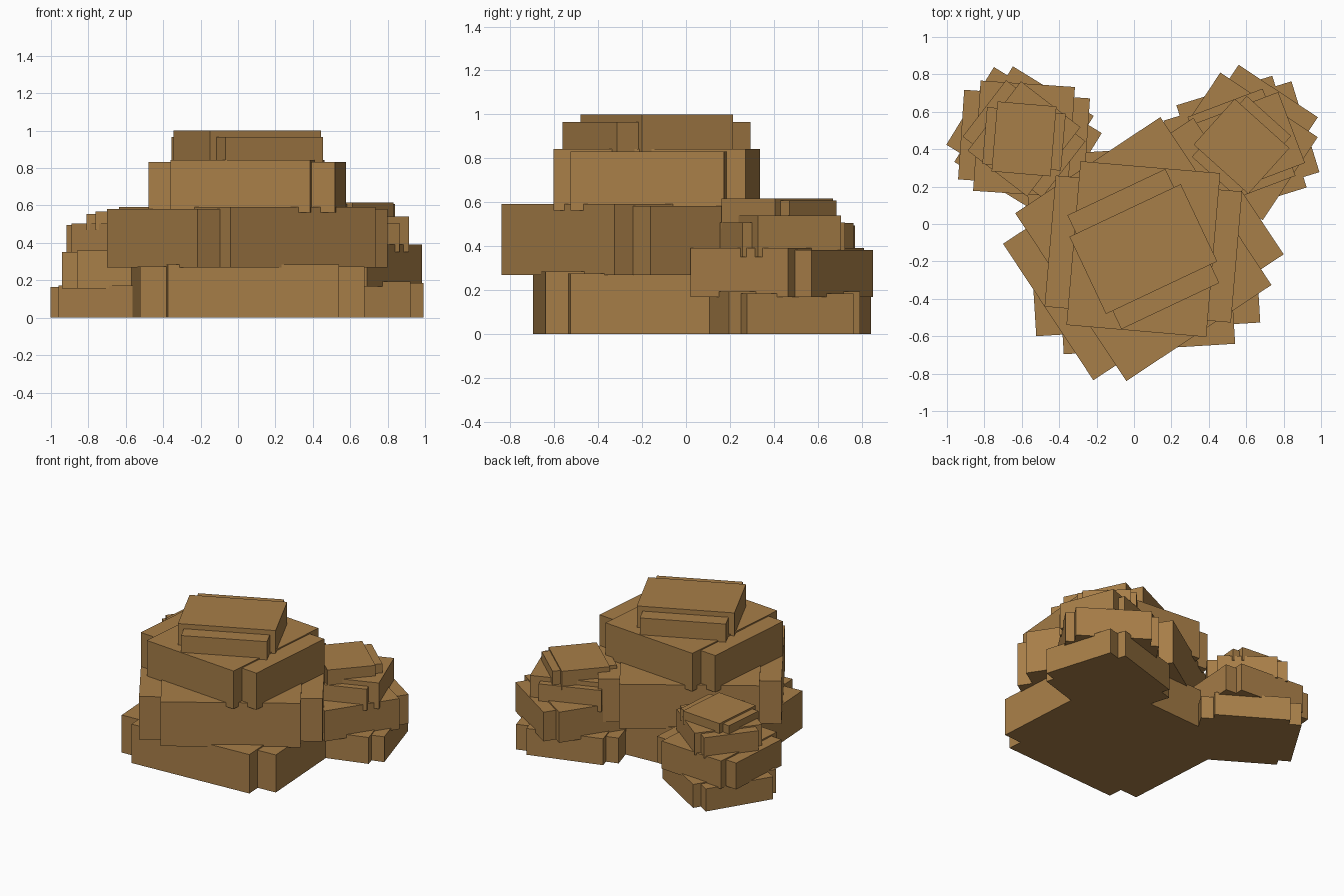
import bpy
from math import radians

cube = bpy.data.objects.get("Cube")
if cube:
    bpy.data.objects.remove(cube, do_unlink=True)

# Single sandstone material
stone = bpy.data.materials.new("sandstone_brown")
stone.use_nodes = True
colour = (0.39, 0.21, 0.065, 1.0)
stone.diffuse_color = colour
shader = next(n for n in stone.node_tree.nodes if n.type == "BSDF_PRINCIPLED")
shader.inputs["Base Color"].default_value = colour
shader.inputs["Roughness"].default_value = 0.9


def slab(name, centre, size, bottom, top, angle):
    """One rotated block between two heights."""
    bpy.ops.mesh.primitive_cube_add(
        size=1,
        location=(centre[0], centre[1], (bottom + top) / 2),
        rotation=(0, 0, radians(angle)),
    )
    block = bpy.context.object
    block.name = name
    block.scale = (size[0], size[1], top - bottom)
    block.data.materials.append(stone)


def layer(name, centre, angle, size, bottom, long_top, cross_top, ratio=(0.75, 1.23)):
    """A long block crossed by a deeper block, giving notched corners."""
    slab(name + "_long_block", centre, size, bottom, long_top, angle)
    cross = (size[0] * ratio[0], size[1] * ratio[1])
    slab(name + "_cross_block", centre, cross, bottom, cross_top, angle)


# Main stack at the front
main = (0.05, -0.134)
layer("main_base", main, 3.5, (1.2, 0.86), 0, 0.275, 0.285, (0.765, 1.245))
layer("main_lower", main, 33.5, (1.22, 0.875), 0.268, 0.582, 0.592, (0.763, 1.23))
layer("main_upper", main, -4.9, (1.0, 0.703), 0.563, 0.832, 0.842, (0.75, 1.25))
layer("main_cap", main, 25.3, (0.658, 0.457), 0.8, 1.0, 0.965, (0.88, 1.475))

# Small stack at the back, right side
right = (-0.588, 0.455)
layer("right_base", right, -31.5, (0.676, 0.487), 0, 0.165, 0.172)
layer("right_lower", right, -3.9, (0.674, 0.48), 0.157, 0.35, 0.36)
layer("right_upper", right, -37.6, (0.535, 0.38), 0.345, 0.495, 0.505)
layer("right_cap", right, -4.8, (0.422, 0.305), 0.47, 0.555, 0.568)

# Small stack at the back, left side
left = (0.575, 0.415)
layer("left_base", left, 17.1, (0.715, 0.508), 0, 0.185, 0.193)
layer("left_lower", left, 56.5, (0.71, 0.508), 0.168, 0.382, 0.392)
layer("left_upper", left, 20.7, (0.572, 0.405), 0.35, 0.54, 0.507)
layer("left_cap", left, 48, (0.438, 0.32), 0.48, 0.607, 0.617)
